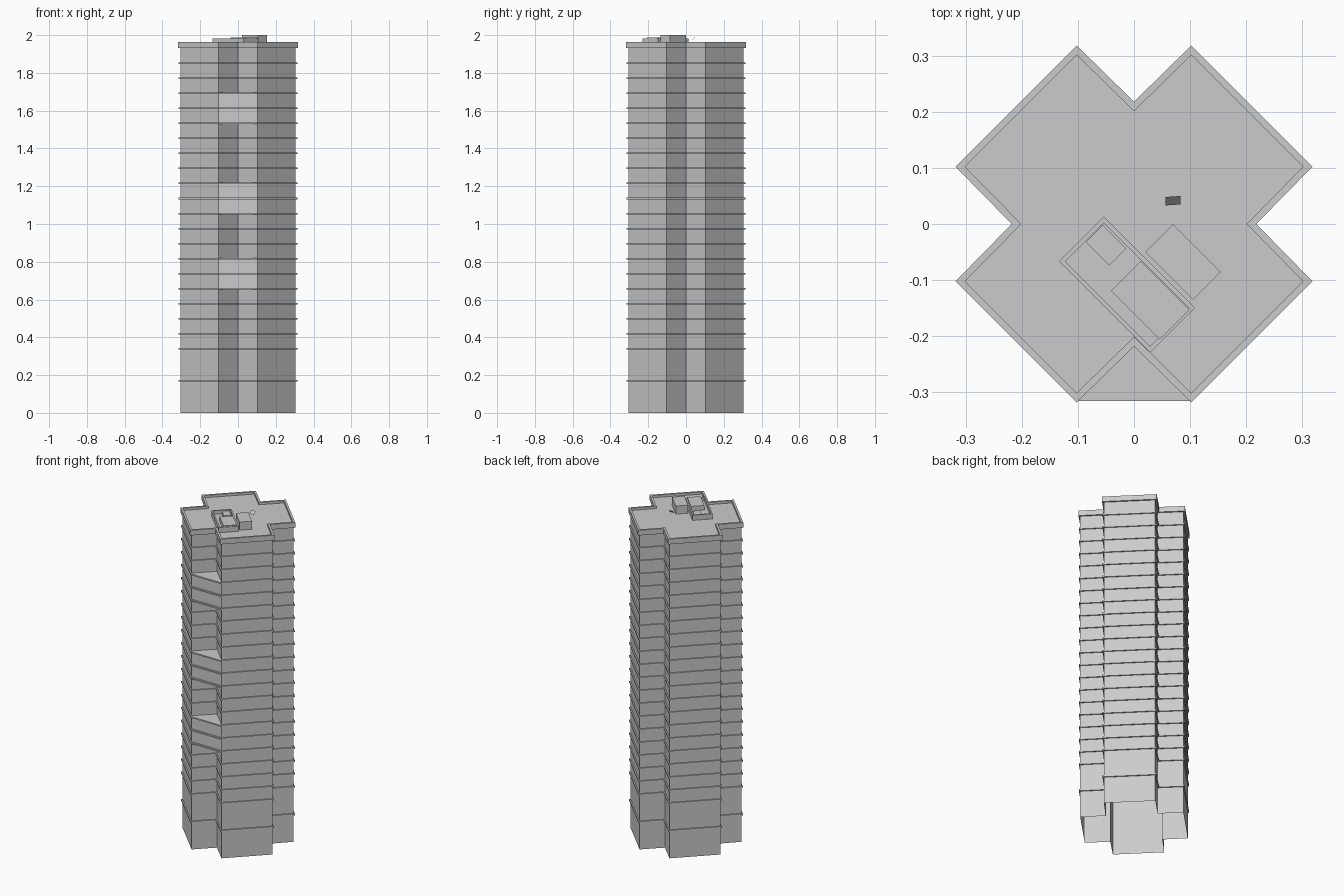
import bpy, bmesh, math

if "Cube" in bpy.data.objects:
    bpy.data.objects.remove(bpy.data.objects["Cube"], do_unlink=True)

grey = bpy.data.materials.new("concrete_grey")
grey.use_nodes = True
grey.diffuse_color = (0.6, 0.6, 0.6, 1)
grey.node_tree.nodes["Principled BSDF"].inputs["Base Color"].default_value = (0.6, 0.6, 0.6, 1)

WALL, LEDGE, ARM = 0.305, 0.315, 0.102


def cross(reach, fill_front=False):
    """Counter-clockwise outline of a diagonal cross."""
    notch = reach - 0.1
    pts = []
    for k in range(4):
        c, s = round(math.cos(k * math.pi / 2)), round(math.sin(k * math.pi / 2))
        quarter = [(notch, 0), (reach, ARM), (ARM, reach)]
        if fill_front and k == 3:
            quarter = quarter[1:]
        pts += [(c * x - s * y, s * x + c * y) for x, y in quarter]
    return pts


def rect(cx, cy, length, width):
    """Counter-clockwise rectangle with its long axis on the diagonal."""
    d = math.sqrt(0.5)
    corners = [(-1, -1), (1, -1), (1, 1), (-1, 1)]
    return [(cx + d * (u * length + v * width) / 2, cy + d * (v * width - u * length) / 2)
            for u, v in corners]


def loft(name, sections, bottom=False, top=False):
    """Join stacked (outline, height) sections into walls, with optional caps."""
    bm = bmesh.new()
    rings = [[bm.verts.new((x, y, z)) for x, y in outline] for outline, z in sections]
    for a, b in zip(rings, rings[1:]):
        n = len(a)
        for i in range(n):
            j = (i + 1) % n
            bm.faces.new((a[i], a[j], b[j], b[i]))
    if bottom:
        bm.faces.new(rings[0][::-1])
    if top:
        bm.faces.new(rings[-1])
    mesh = bpy.data.meshes.new(name)
    bm.to_mesh(mesh)
    bm.free()
    mesh.materials.append(grey)
    obj = bpy.data.objects.new(name, mesh)
    bpy.context.collection.objects.link(obj)
    return obj


def ledge(name, z, thick, filled=False):
    lo, hi = z - thick / 2, z + thick / 2
    outer = cross(LEDGE, filled)
    sections = [(outer, lo), (outer, hi)]
    if not filled:
        inner = cross(WALL)
        sections = [(inner, lo)] + sections + [(inner, hi)]
    loft(name, sections, filled, filled)


# Hollow tower walls, open underneath
loft("tower_walls", [(cross(WALL), 0), (cross(WALL), 1.935)])

# Floor ledges
floors = [0.339 + 0.0796 * k for k in range(20)]
gardens = [(4, 6), (9, 11), (15, 17)]
ledge("base_ledge", 0.17, 0.01)
for k, z in enumerate(floors):
    ledge(f"floor_ledge_{k + 1}", z, 0.008, any(a <= k <= b for a, b in gardens))

# Bays closing the front notch
bay = [(-ARM, -WALL), (ARM, -WALL), (0, 0.1 - WALL)]
for n, (a, b) in enumerate(gardens):
    loft(f"front_bay_{n + 1}", [(bay, floors[a]), (bay, floors[b])], True, True)

# Roof deck with parapet
loft("roof_parapet", [(cross(WALL), 1.932), (cross(0.318), 1.932), (cross(0.318), 1.964),
                      (cross(0.301), 1.964), (cross(0.301), 1.95)], top=True)

# Low walled plant enclosure
outer, inner = rect(-0.0125, -0.108, 0.23, 0.113), rect(-0.0125, -0.108, 0.214, 0.097)
loft("plant_enclosure", [(outer, 1.95), (outer, 1.982), (inner, 1.982), (inner, 1.96)], top=True)

# Plant boxes
for name, shape, height in [
    ("small_plant_box", rect(-0.05, -0.038, 0.059, 0.043), 1.976),
    ("large_plant_box", rect(0.029, -0.136, 0.123, 0.075), 1.988),
    ("lift_housing", rect(0.0875, -0.0675, 0.12, 0.07), 2.0),
]:
    loft(name, [(shape, 1.95), (shape, height)], top=True)

# Tilted roof panel, facing down and back
mesh = bpy.data.meshes.new("roof_panel")
mesh.from_pydata([(0.056, 0.033, 1.974), (0.083, 0.035, 1.974),
                  (0.083, 0.05, 1.991), (0.056, 0.048, 1.991)], [], [(3, 2, 1, 0)])
mesh.materials.append(grey)
bpy.context.collection.objects.link(bpy.data.objects.new("roof_panel", mesh))
